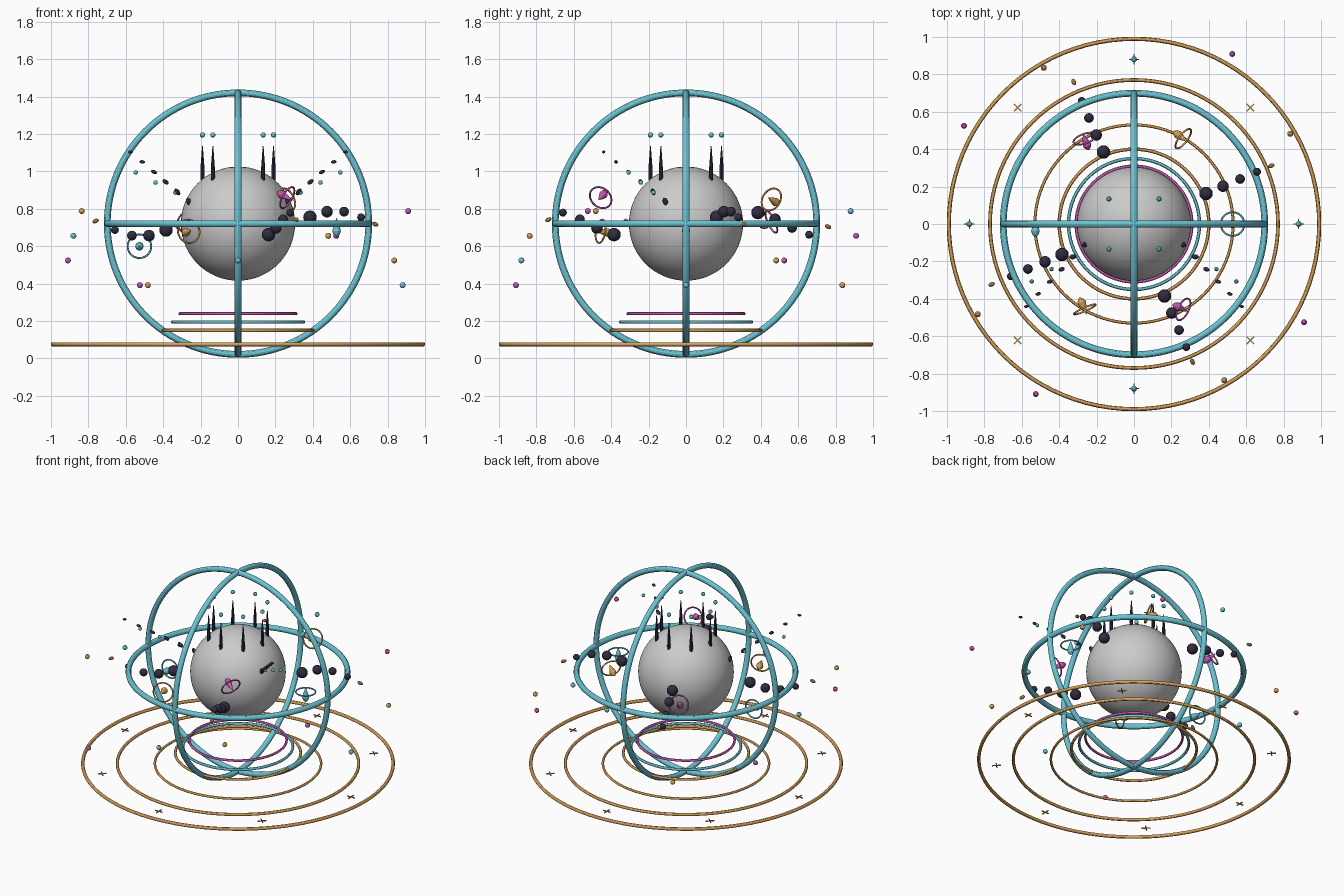
import bpy
from math import sin, cos, radians, pi
from mathutils import Vector

if "Cube" in bpy.data.objects:
    bpy.data.objects.remove(bpy.data.objects["Cube"])

C = Vector((0, 0, 0.721))  # centre of the core


def mat(name, rgb):
    m = bpy.data.materials.new(name)
    m.diffuse_color = (*rgb, 1)
    m.use_nodes = True
    m.node_tree.nodes["Principled BSDF"].inputs["Base Color"].default_value = m.diffuse_color
    return m


CYAN = mat("cyan", (0.15, 0.55, 0.65))
TAN = mat("amber", (0.68, 0.36, 0.1))
PINK = mat("pink", (0.58, 0.1, 0.45))
DARK = mat("dark", (0.03, 0.025, 0.05))
TRIO = (CYAN, TAN, PINK)


def finish(name, m, smooth=True):
    ob = bpy.context.object
    ob.name = name
    if m:
        ob.data.materials.append(m)
    if smooth:
        bpy.ops.object.shade_smooth_by_angle()
    return ob


def aim(axis):
    return Vector(axis).to_track_quat('Z', 'Y').to_euler()


def ball(name, loc, r, m, seg=16, scale=(1, 1, 1), axis=(0, 0, 1)):
    bpy.ops.mesh.primitive_uv_sphere_add(segments=seg, ring_count=max(6, seg // 2), radius=r,
                                         location=loc, rotation=aim(axis))
    ob = finish(name, m)
    ob.scale = scale
    return ob


def ring(name, loc, r, t, m, axis=(0, 0, 1), seg=96):
    bpy.ops.mesh.primitive_torus_add(major_radius=r, minor_radius=t, major_segments=seg,
                                     minor_segments=12, location=loc, rotation=aim(axis))
    return finish(name, m)


def lathe(name, profile, loc, m, axis=(0, 0, 1), n=8):
    """Spin (radius, height) pairs around the local z axis."""
    verts = [(r * cos(2 * pi * k / n), r * sin(2 * pi * k / n), z)
             for r, z in profile for k in range(n)]
    faces = [(a * n + k, a * n + (k + 1) % n, (a + 1) * n + (k + 1) % n, (a + 1) * n + k)
             for a in range(len(profile) - 1) for k in range(n)]
    faces += [tuple(reversed(range(n))), tuple(range(len(verts) - n, len(verts)))]
    me = bpy.data.meshes.new(name)
    me.from_pydata(verts, [], faces)
    ob = bpy.data.objects.new(name, me)
    ob.location, ob.rotation_euler = loc, aim(axis)
    me.materials.append(m)
    bpy.context.collection.objects.link(ob)
    return ob


def polar(r, deg, z):
    return Vector((r * cos(radians(deg)), r * sin(radians(deg)), z))


# Core sphere and its three large rings
ball("core", C, 0.305, None, 64)
for nm, ax in (("level", (0, 0, 1)), ("front", (0, 1, 0)), ("side", (1, 0, 0))):
    ring(nm + "_orbit_ring", C, 0.699, 0.018, CYAN, ax, 128)

# Floor rings and stacked base rings
for r, t, z, m in ((0.99, 0.011, 0.075, TAN), (0.77, 0.01, 0.075, TAN), (0.53, 0.008, 0.075, TAN),
                   (0.4, 0.009, 0.15, TAN), (0.35, 0.009, 0.195, CYAN), (0.31, 0.008, 0.24, PINK)):
    ring("base_ring", (0, 0, z), r, t, m)

# Crown of spikes with a bead over each, and floor crosses
for i in range(8):
    a = i * 45
    lathe("crown_spike", [(0.006, 0.93), (0.011, 0.97), (0.010, 1.03), (0.002, 1.137)],
          polar(0.19, a, 0), DARK)
    ball("crown_bead", polar(0.19, a, 1.195), 0.014, CYAN, 12)
    for turn in (0, 90):
        bpy.ops.mesh.primitive_cube_add(size=1, location=polar(0.88, a, 0.075),
                                        rotation=(0, 0, radians(a + turn)))
        finish("floor_cross", TAN, False).scale = (0.056, 0.006, 0.006)

# Twelve outer beads stepping upwards
for i in range(12):
    ball("outer_bead", polar((0.88, 0.965, 1.05)[i % 3], i * 30, 0.392 + 0.132 * (i % 4)),
         0.016, TRIO[i % 3], 12)

# Six gems, each circled by its own ring
gems = ((0.72, (0, 0, 1)), (0.85, (0.74, -0.56, 0.35)), (0.73, (-0.3, 0.85, 0.4)),
        (0.6, (0, 1, 0)), (0.68, (0.4, -0.9, 0.15)), (0.86, (0.8, -0.4, -0.45)))
for i, (z, ax) in enumerate(gems):
    p = polar(0.527, i * 60, z)
    ring("gem_ring", p, 0.063, 0.005, TRIO[i % 3], ax, 40)
    lathe("gem", [(0.003, -0.07), (0.017, -0.056), (0.023, -0.038), (0.015, -0.01), (0.001, 0.03)],
          p, TRIO[i % 3], ax, 10)

# Four wavy arms of shrinking dark balls, ending in small chips
for k in range(4):
    a = 23 + 90 * k
    for j in range(4):
        z = C.z + 0.068 * sin(radians(30 + 90 * k + 40 * j))
        ball("arm_ball", polar(0.418 + 0.099 * j, a, z), 0.036 - 0.005 * j, DARK, 20)
    r, z = ((0.797, 0.718), (0.825, 0.705), (0.827, 0.735), (0.8, 0.742))[k]
    ball("arm_chip", polar(r, a, z), 0.012, TAN, 8, (1, 1, 1.6), polar(1, a, -0.4))

# Mirrored wings of dark pebbles with cyan beads
for s in (-1, 1):
    for i in range(6):
        t = radians(25 + 14 * i)
        ball("wing_pebble", (s * (0.262 + 0.0625 * i), -0.11 - 0.066 * i, 0.837 + 0.0535 * i),
             0.014 - 0.0012 * i, DARK, 12, (1, 1, 1.7), (s * sin(t), -0.3, cos(t)))
    for j in range(3):
        ball("wing_bead", (s * (0.335 + 0.106 * j), -0.175 - 0.066 * j, 0.887 + 0.054 * j),
             0.012, CYAN, 12)
